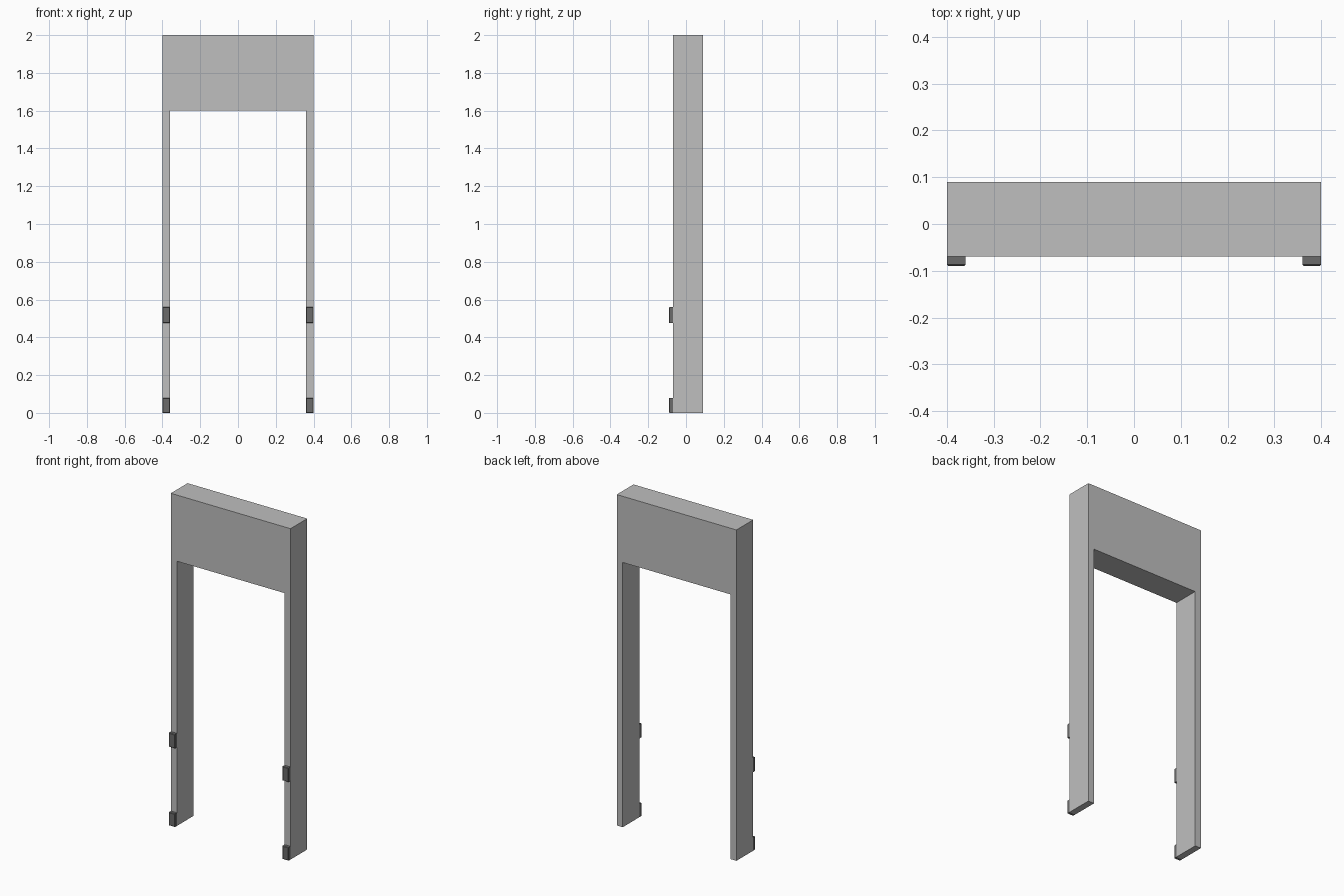
import bpy
import bmesh

cube = bpy.data.objects.get("Cube")
if cube:
    bpy.data.objects.remove(cube, do_unlink=True)


def make_material(name, value):
    mat = bpy.data.materials.new(name)
    mat.use_nodes = True
    color = (value, value, value, 1)
    mat.diffuse_color = color
    mat.node_tree.nodes["Principled BSDF"].inputs["Base Color"].default_value = color
    return mat


def finish(name, bm, mat):
    bmesh.ops.recalc_face_normals(bm, faces=bm.faces)
    mesh = bpy.data.meshes.new(name)
    bm.to_mesh(mesh)
    bm.free()
    mesh.materials.append(mat)
    obj = bpy.data.objects.new(name, mesh)
    bpy.context.collection.objects.link(obj)
    return obj


light_grey = make_material("light grey", 0.52)
dark_grey = make_material("dark grey", 0.145)

HALF, INNER = 0.4, 0.36
FRONT, BACK = -0.07, 0.09

# Door surround: two side panels and a deep header in one extruded outline
outline = [(-HALF, 0), (-INNER, 0), (-INNER, 1.6), (INNER, 1.6),
           (INNER, 0), (HALF, 0), (HALF, 2), (-HALF, 2)]
bm = bmesh.new()
face = bm.faces.new([bm.verts.new((x, FRONT, z)) for x, z in outline])
extruded = bmesh.ops.extrude_face_region(bm, geom=[face])
moved = [v for v in extruded["geom"] if isinstance(v, bmesh.types.BMVert)]
bmesh.ops.translate(bm, verts=moved, vec=(0, BACK - FRONT, 0))
finish("door_surround", bm, light_grey)


# Small blocks on the front edges, with a fine chamfer around the front face
def front_block(name, side, bottom, top):
    bm = bmesh.new()
    bmesh.ops.create_cube(bm, size=1)
    bmesh.ops.scale(bm, vec=(HALF - INNER, 0.02, top - bottom), verts=bm.verts)
    bmesh.ops.translate(bm, vec=(side * (HALF + INNER) / 2, FRONT - 0.01,
                                 (bottom + top) / 2), verts=bm.verts)
    edges = [e for e in bm.edges if all(v.co.y < FRONT - 0.01 for v in e.verts)]
    bmesh.ops.bevel(bm, geom=edges, offset=0.003, segments=1, affect="EDGES")
    finish(name, bm, dark_grey)


for side, label in ((1, "left"), (-1, "right")):
    front_block(label + "_lower_block", side, 0, 0.08)
    front_block(label + "_upper_block", side, 0.475, 0.56)
